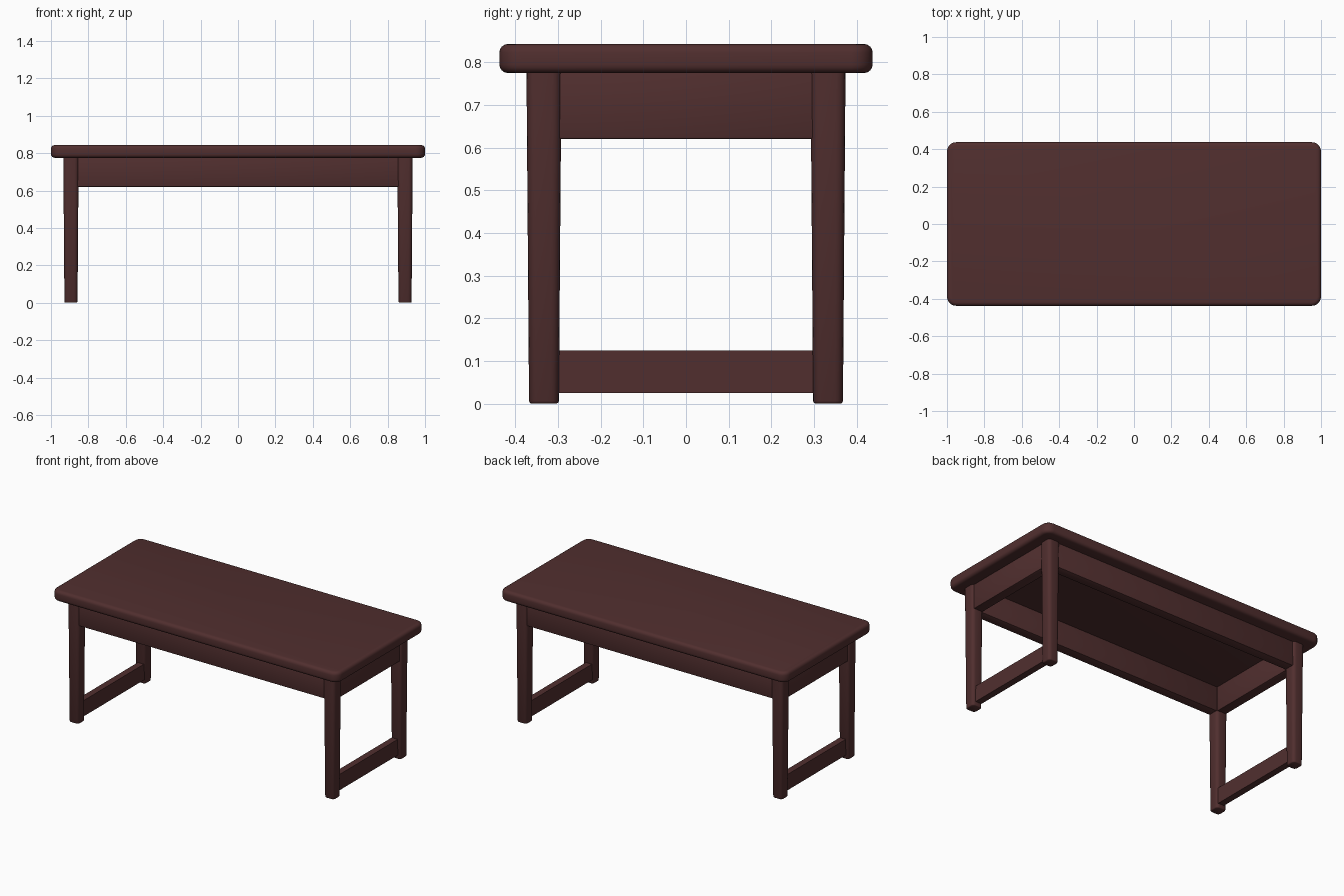
import bpy, bmesh, math

if "Cube" in bpy.data.objects:
    bpy.data.objects.remove(bpy.data.objects["Cube"])

wood = bpy.data.materials.new("dark reddish wood")
wood.diffuse_color = (0.082, 0.028, 0.028, 1)
wood.use_nodes = True
wood.node_tree.nodes["Principled BSDF"].inputs["Base Color"].default_value = wood.diffuse_color


def rounded_rect(hx, hy, r, seg):
    """Outline of a rectangle with rounded corners."""
    pts = []
    for k, (sx, sy) in enumerate(((1, 1), (-1, 1), (-1, -1), (1, -1))):
        for i in range(seg + 1):
            a = math.pi / 2 * (k + i / seg)
            pts.append((sx * (hx - r) + r * math.cos(a), sy * (hy - r) + r * math.sin(a)))
    return pts


def loft(name, cx, cy, rings, seg):
    """Stack rounded rectangles (z, half x, half y, radius) into a closed solid."""
    bm = bmesh.new()
    loops = [[bm.verts.new((cx + x, cy + y, z)) for x, y in rounded_rect(hx, hy, r, seg)]
             for z, hx, hy, r in rings]
    n = len(loops[0])
    for a, b in zip(loops, loops[1:]):
        for i in range(n):
            j = (i + 1) % n
            bm.faces.new((a[i], a[j], b[j], b[i]))
    bm.faces.new(loops[0][::-1])
    bm.faces.new(loops[-1])
    return finish(name, bm)


def board(name, x, y, z, bevel):
    """Box given by its (min, max) ranges, with softened edges."""
    bm = bmesh.new()
    bmesh.ops.create_cube(bm, size=1)
    for v in bm.verts:
        v.co = [lo + (c + 0.5) * (hi - lo) for c, (lo, hi) in zip(v.co, (x, y, z))]
    if bevel:
        bmesh.ops.bevel(bm, geom=bm.edges[:], offset=bevel, segments=2, profile=0.5, affect='EDGES')
    return finish(name, bm)


def finish(name, bm):
    me = bpy.data.meshes.new(name)
    bm.to_mesh(me)
    bm.free()
    me.materials.append(wood)
    ob = bpy.data.objects.new(name, me)
    bpy.context.collection.objects.link(ob)
    bpy.context.view_layer.objects.active = ob
    ob.select_set(True)
    bpy.ops.object.shade_smooth_by_angle(angle=math.radians(35))
    ob.select_set(False)
    return ob


# table top: rounded slab with a soft rim
rim = 0.02
rings = []
for z0, sign, order in ((0.775, 1, range(5)), (0.843, -1, range(4, -1, -1))):
    for i in order:
        a = math.pi / 2 * i / 4
        inset = rim * (1 - math.sin(a))
        rings.append((z0 + sign * rim * (1 - math.cos(a)), 1 - inset, 0.4375 - inset, 0.05 - inset))
loft("table_top", 0, 0, rings, 5)

for sx, side in ((-1, "left"), (1, "right")):
    # tapered rounded legs
    for sy, end in ((-1, "front"), (1, "back")):
        loft(f"{end}_{side}_leg", sx * 0.893, sy * 0.333,
             [(0, 0.030, 0.030, 0.014), (0.002, 0.033, 0.033, 0.017),
              (0.006, 0.035, 0.035, 0.019), (0.78, 0.041, 0.041, 0.022)], 4)
    # end apron and low stretcher between the legs
    xs = sorted((sx * 0.860, sx * 0.922))
    board(f"{side}_apron", xs, (-0.315, 0.315), (0.62, 0.785), 0.006)
    xs = sorted((sx * 0.866, sx * 0.908))
    board(f"{side}_stretcher", xs, (-0.32, 0.32), (0.025, 0.125), 0.0)

# long aprons
for sy, end in ((-1, "front"), (1, "back")):
    board(f"{end}_apron", (-0.875, 0.875), sorted((sy * 0.300, sy * 0.363)), (0.62, 0.785), 0.006)
